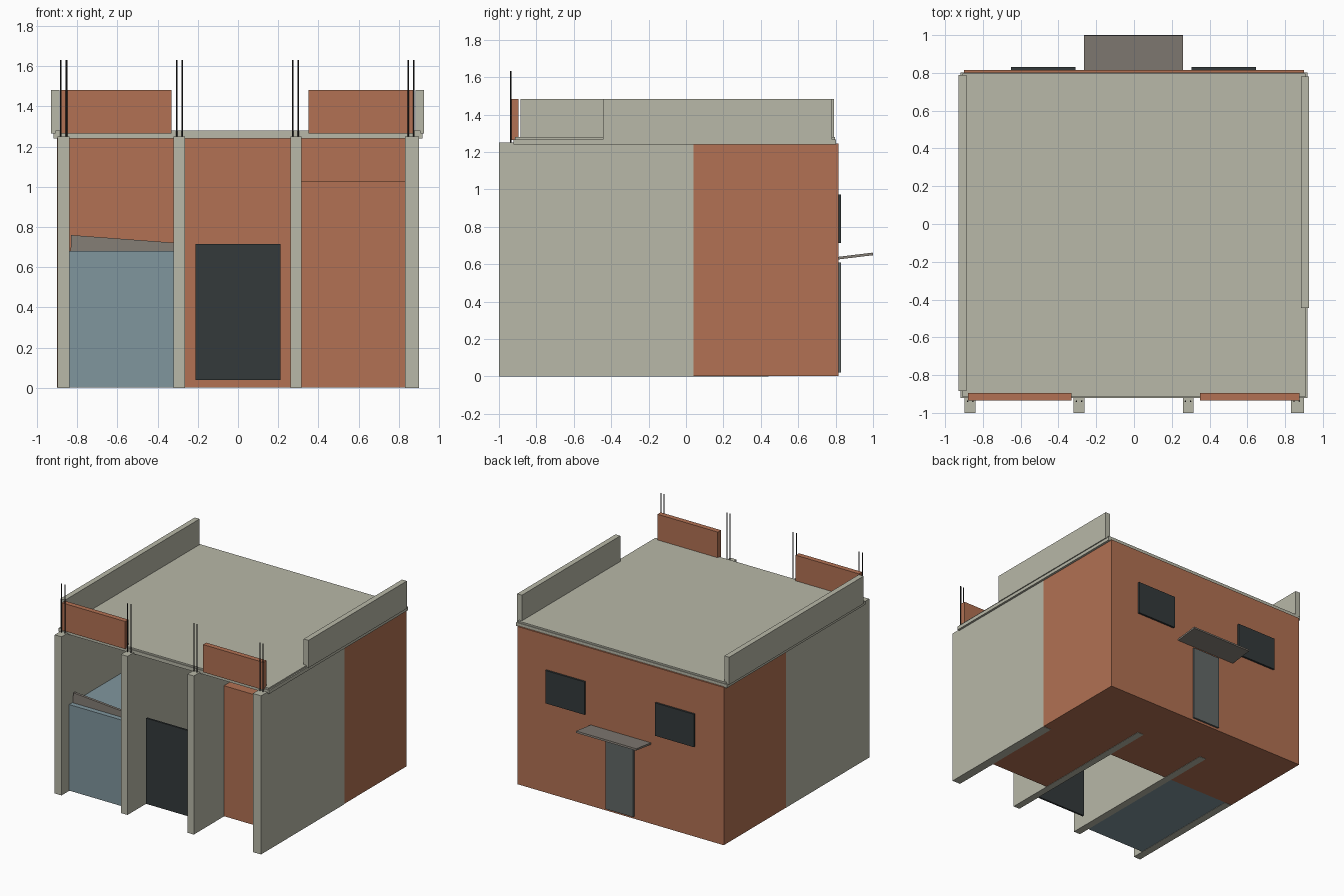
import bpy
import math

if "Cube" in bpy.data.objects:
    bpy.data.objects.remove(bpy.data.objects["Cube"])


def mat(name, rgb):
    m = bpy.data.materials.new(name)
    lin = [((c / 255 + 0.055) / 1.055) ** 2.4 for c in rgb]
    m.diffuse_color = (*lin, 1)
    m.use_nodes = True
    m.node_tree.nodes["Principled BSDF"].inputs["Base Color"].default_value = m.diffuse_color
    return m


CONCRETE = mat("concrete", (184, 184, 168))
BRICK = mat("brick", (178, 113, 83))
DARK = mat("dark_panel", (52, 58, 59))
BLUE = mat("blue_panel", (128, 150, 158))
BOARD = mat("weathered_board", (133, 126, 118))
GREY = mat("grey_door", (98, 104, 103))
STEEL = mat("dark_steel", (36, 36, 36))


def prism(name, profile, axis, a, b, material):
    """Extrude a 2D profile along axis 'x' (profile y,z) or 'y' (profile x,z)."""
    def put(p, t):
        return (t, p[0], p[1]) if axis == "x" else (p[0], t, p[1])
    n = len(profile)
    verts = [put(p, a) for p in profile] + [put(p, b) for p in profile]
    faces = [tuple(range(n)), tuple(range(2 * n - 1, n - 1, -1))]
    faces += [(i, i + n, (i + 1) % n + n, (i + 1) % n) for i in range(n)]
    if axis == "x":
        faces = [f[::-1] for f in faces]
    me = bpy.data.meshes.new(name)
    me.from_pydata(verts, [], faces)
    me.materials.append(material)
    ob = bpy.data.objects.new(name, me)
    bpy.context.collection.objects.link(ob)
    return ob


def box(name, x0, x1, y0, y1, z0, z1, material):
    return prism(name, [(x0, z0), (x1, z0), (x1, z1), (x0, z1)], "y", y0, y1, material)


# Brick rear block
box("rear_block", -0.90, 0.90, 0.04, 0.815, 0.002, 1.245, BRICK)

# Four concrete fin walls; the inner pair runs into the block
fins = [("left_wall", -0.898, -0.838, 0.04), ("inner_left_wall", -0.32, -0.263, 0.44),
        ("inner_right_wall", 0.26, 0.315, 0.42), ("right_wall", 0.83, 0.891, 0.04)]
for name, x0, x1, y1 in fins:
    if name == "right_wall":
        x1 = 0.901
    box(name, x0, x1, -1.0, y1, 0, 1.25, CONCRETE)

# Roof slab in two layers
box("roof_slab", -0.918, 0.918, -0.922, 0.803, 1.24, 1.268, CONCRETE)
box("roof_screed", -0.908, 0.908, -0.915, 0.797, 1.268, 1.28, CONCRETE)

# Side parapets
box("left_parapet", -0.93, -0.888, -0.885, 0.79, 1.265, 1.482, CONCRETE)
box("right_parapet", 0.884, 0.926, -0.445, 0.78, 1.265, 1.482, CONCRETE)

# Brick front parapets
box("front_parapet_left", -0.88, -0.33, -0.935, -0.895, 1.265, 1.482, BRICK)
box("front_parapet_right", 0.35, 0.875, -0.935, -0.895, 1.265, 1.482, BRICK)

# Pairs of reinforcing rods above each fin
for i, x in enumerate((-0.867, -0.291, 0.286, 0.861)):
    for j, dx in enumerate((-0.014, 0.014)):
        bpy.ops.mesh.primitive_cylinder_add(vertices=8, radius=0.004, depth=0.39,
                                            location=(x + dx, -0.938, 1.437))
        rod = bpy.context.object
        rod.name = f"rod_{i}_{j}"
        rod.data.materials.append(STEEL)
        bpy.ops.object.shade_smooth_by_angle(angle=math.radians(50))

# Left bay: blue enclosure with a slanted board on top
box("blue_enclosure", -0.838, -0.32, -0.905, 0.04, 0.002, 0.68, BLUE)
prism("slanted_board", [(-0.838, 0.52), (-0.32, 0.485), (-0.32, 0.722), (-0.83, 0.76)],
      "y", -0.865, -0.845, BOARD)

# Middle bay: dark door panel
box("front_door", -0.212, 0.212, -0.84, -0.825, 0.04, 0.715, DARK)

# Right bay: brick infill
box("brick_infill", 0.315, 0.83, -0.625, 0.04, 0.002, 1.03, BRICK)

# Back windows, door and canopy
for name, x0, x1 in (("back_window_left", -0.65, -0.31), ("back_window_right", 0.305, 0.645)):
    box(name, x0, x1, 0.81, 0.83, 0.713, 0.972, DARK)
box("back_door", -0.12, 0.12, 0.81, 0.829, 0.02, 0.61, GREY)
prism("back_canopy", [(0.81, 0.625), (1.0, 0.648), (0.998, 0.662), (0.81, 0.639)],
      "x", -0.265, 0.26, BOARD)
